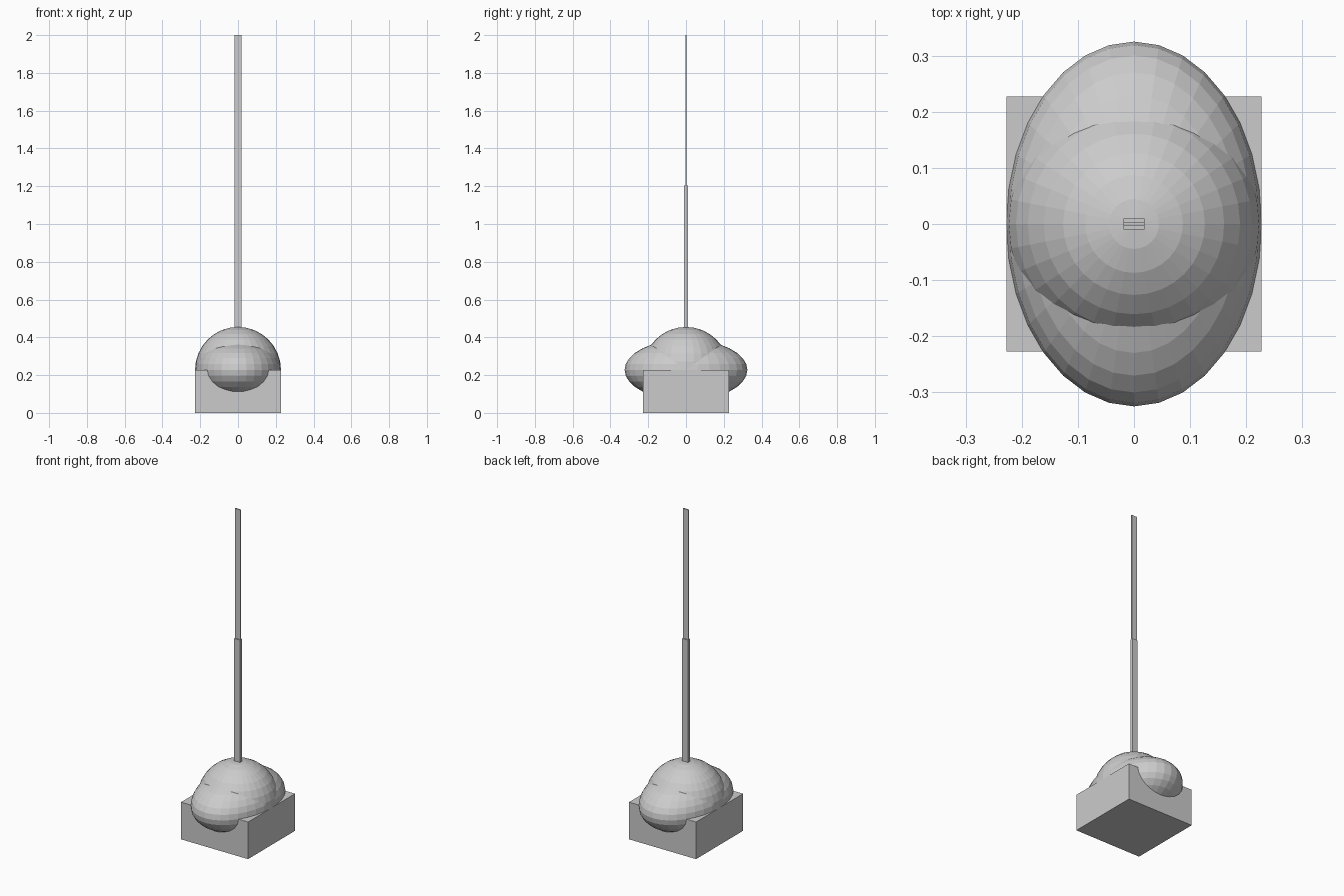
import bpy

if "Cube" in bpy.data.objects:
    bpy.data.objects.remove(bpy.data.objects["Cube"])

R = 0.2275  # shared radius of base, dome and lobes


def box(name, sx, sy, z0, z1):
    bpy.ops.mesh.primitive_cube_add(size=1, location=(0, 0, (z0 + z1) / 2))
    ob = bpy.context.object
    ob.name = name
    ob.scale = (sx, sy, z1 - z0)
    bpy.ops.object.transform_apply(location=False, rotation=False, scale=True)
    return ob


def ellipsoid(name, rx, ry, rz, z):
    bpy.ops.mesh.primitive_uv_sphere_add(segments=32, ring_count=16, radius=1, location=(0, 0, z))
    ob = bpy.context.object
    ob.name = name
    ob.scale = (rx, ry, rz)
    bpy.ops.object.transform_apply(location=False, rotation=False, scale=True)
    return ob


# Square base with a dome and a flattened ellipsoid sunk into it
box("base_block", 2 * R, 2 * R, 0, R)
ellipsoid("dome", R, R, R, R)
ellipsoid("side_lobes", R, 0.325, 0.162, R)

# Oval core whose top edge just breaks the dome at both ends
bpy.ops.mesh.primitive_cylinder_add(vertices=32, radius=1, depth=1, location=(0, 0, 0.4513 / 2))
core = bpy.context.object
core.name = "oval_core"
core.scale = (0.037, 0.0187, 0.4513)
bpy.ops.object.transform_apply(location=False, rotation=False, scale=True)

# Two-stage flat mast
box("lower_mast", 0.038, 0.0195, 0.40, 1.205)
box("upper_mast", 0.038, 0.0075, 1.20, 2.0)
